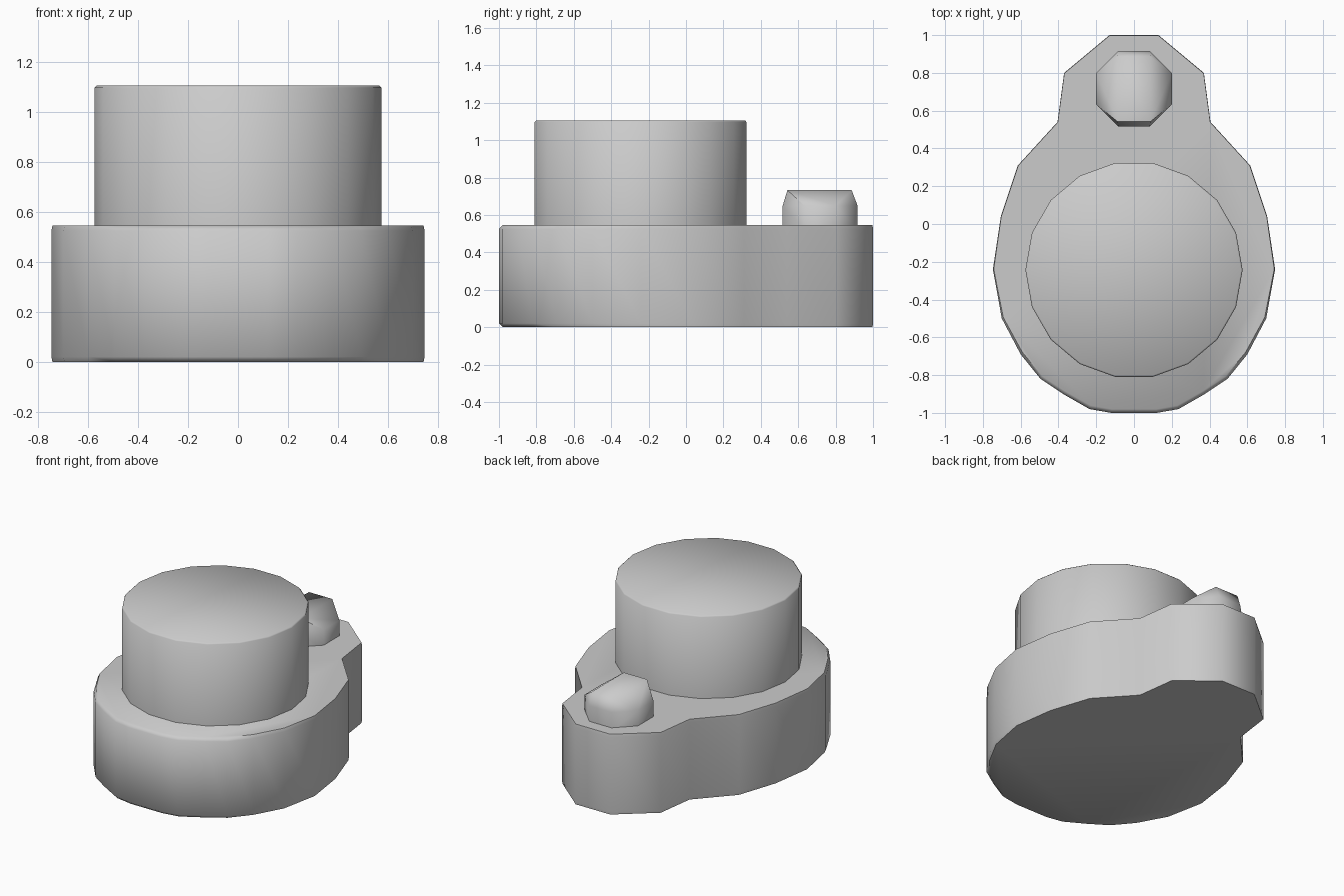
import bpy, bmesh, math

if "Cube" in bpy.data.objects:
    bpy.data.objects.remove(bpy.data.objects["Cube"])


def finish(name, bm, angle=40):
    bmesh.ops.recalc_face_normals(bm, faces=bm.faces[:])
    me = bpy.data.meshes.new(name)
    bm.to_mesh(me)
    bm.free()
    ob = bpy.data.objects.new(name, me)
    bpy.context.collection.objects.link(ob)
    bpy.ops.object.select_all(action='DESELECT')
    ob.select_set(True)
    bpy.context.view_layer.objects.active = ob
    bpy.ops.object.shade_smooth_by_angle(angle=math.radians(angle))
    return ob


def loft(name, rings, angle=40):
    bm = bmesh.new()
    vr = [[bm.verts.new(p) for p in r] for r in rings]
    n = len(vr[0])
    for a, b in zip(vr, vr[1:]):
        for i in range(n):
            j = (i + 1) % n
            bm.faces.new((a[i], a[j], b[j], b[i]))
    bm.faces.new(vr[0][::-1])
    bm.faces.new(vr[-1])
    return finish(name, bm, angle)


# Pear-shaped base: half outline mirrored, edge rounding grows toward the front
half = [(0.13, 1.0), (0.37, 0.80), (0.405, 0.54), (0.615, 0.31), (0.705, 0.04),
        (0.747, -0.24), (0.70, -0.50), (0.60, -0.69), (0.495, -0.82),
        (0.375, -0.90), (0.235, -0.98), (0.12, -1.0)]
outline = half + [(-x, y) for x, y in reversed(half)]


def base_ring(z, inset):
    pts = []
    for x, y in outline:
        k = 1 - inset * (0.15 + 0.85 * min(1, max(0, (-y - 0.1) / 0.8)))
        pts.append((x * k, y * k, z))
    return pts


loft("base", [base_ring(0, 0.02), base_ring(0.02, 0),
              base_ring(0.525, 0), base_ring(0.545, 0.02)], 50)


# Round drum with 18 sides
def drum_ring(r, z):
    return [(r * math.cos(math.tau * i / 18), -0.243 + r * math.sin(math.tau * i / 18), z)
            for i in range(18)]


loft("drum", [drum_ring(0.575, 0.5), drum_ring(0.575, 1.097), drum_ring(0.567, 1.105)], 50)

# Small octagonal knob whose flanks slope up to a narrow flat top
bm = bmesh.new()
for sx in (-1, 1):
    for sy in (-1, 1):
        for z in (0.52, 0.65):
            bm.verts.new((sx * 0.083, 0.717 + sy * 0.2, z))
            bm.verts.new((sx * 0.2, 0.717 + sy * 0.083, z))
        bm.verts.new((sx * 0.087, 0.714 + sy * 0.172, 0.732))
bmesh.ops.convex_hull(bm, input=bm.verts[:])
bmesh.ops.dissolve_limit(bm, angle_limit=0.01, verts=bm.verts[:], edges=bm.edges[:])
finish("knob", bm, 55)
